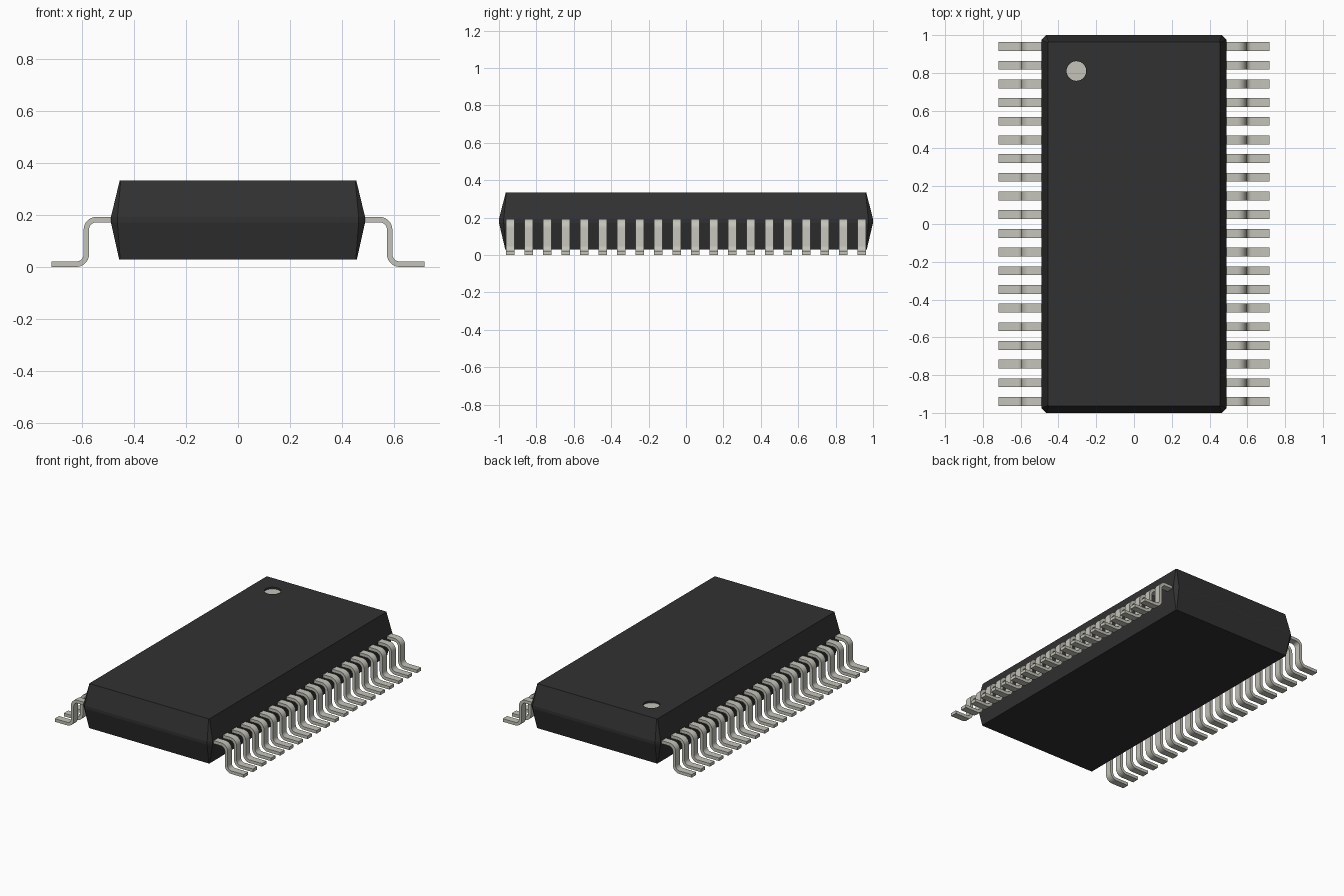
import bpy, bmesh, math
from mathutils import Vector

if "Cube" in bpy.data.objects:
    bpy.data.objects.remove(bpy.data.objects["Cube"], do_unlink=True)


def material(name, rgb, rough, metal=0.0):
    m = bpy.data.materials.new(name)
    m.use_nodes = True
    m.diffuse_color = (*rgb, 1)
    bsdf = m.node_tree.nodes["Principled BSDF"]
    bsdf.inputs["Base Color"].default_value = (*rgb, 1)
    bsdf.inputs["Roughness"].default_value = rough
    bsdf.inputs["Metallic"].default_value = metal
    return m


BLACK = material("black plastic", (0.031, 0.031, 0.031), 0.6)
METAL = material("light grey metal", (0.55, 0.55, 0.49), 0.5)


def make_object(name, bm, mat):
    bmesh.ops.recalc_face_normals(bm, faces=bm.faces)
    mesh = bpy.data.meshes.new(name)
    bm.to_mesh(mesh)
    bm.free()
    mesh.materials.append(mat)
    ob = bpy.data.objects.new(name, mesh)
    bpy.context.collection.objects.link(ob)
    return ob


def loft(bm, rings):
    """Skin a stack of equal-length closed rings and cap both ends."""
    rows = [[bm.verts.new(p) for p in r] for r in rings]
    n = len(rows[0])
    for a, b in zip(rows, rows[1:]):
        for i in range(n):
            j = (i + 1) % n
            bm.faces.new((a[i], a[j], b[j], b[i]))
    bm.faces.new(rows[0])
    bm.faces.new(rows[-1])


def octagon(hx, hy, c, z):
    """Rectangle with chamfered corners."""
    return [(hx, -hy + c, z), (hx, hy - c, z), (hx - c, hy, z), (-hx + c, hy, z),
            (-hx, hy - c, z), (-hx, -hy + c, z), (-hx + c, -hy, z), (hx - c, -hy, z)]


def cylinder(name, x, y, z0, z1, r, mat):
    bm = bmesh.new()
    loft(bm, [[(x + r * math.cos(i * math.tau / 32), y + r * math.sin(i * math.tau / 32), z)
               for i in range(32)] for z in (z0, z1)])
    return make_object(name, bm, mat)


# Body: drafted top and bottom halves around a narrow parting band
bm = bmesh.new()
loft(bm, [octagon(0.458, 0.966, 0.004, 0.028),
          octagon(0.49, 1.0, 0.025, 0.172),
          octagon(0.49, 1.0, 0.025, 0.192),
          octagon(0.456, 0.964, 0.004, 0.333)])
body = make_object("body", bm, BLACK)

# Round recess near one corner, with a pale floor disc
MX, MY, MR = -0.305, 0.81, 0.052
cutter = cylinder("recess_cutter", MX, MY, 0.319, 0.38, MR, BLACK)
cutter.hide_render = True
cutter.hide_set(True)
cut = body.modifiers.new("recess", "BOOLEAN")
cut.operation = "DIFFERENCE"
cut.solver = "EXACT"
cut.object = cutter
cylinder("corner_marker", MX, MY, 0.316, 0.321, MR, METAL)

# Gull-wing pin outline in the x-z plane
T, R_IN, R_OUT, STEPS = 0.021, 0.028, 0.049, 7
X_OUT, Z_TOP = 0.595, 0.193


def arc(cx, cz, r, a0, a1):
    return [(cx + r * math.cos(math.radians(a0 + (a1 - a0) * i / STEPS)),
             cz + r * math.sin(math.radians(a0 + (a1 - a0) * i / STEPS)))
            for i in range(STEPS + 1)]


shoulder = (X_OUT - R_OUT, Z_TOP - R_OUT)
ankle = (X_OUT - T + R_OUT, R_OUT)
upper = [(0.46, Z_TOP)] + arc(*shoulder, R_OUT, 90, 0) + arc(*ankle, R_IN, 180, 270) + [(0.718, T)]
lower = [(0.46, Z_TOP - T)] + arc(*shoulder, R_IN, 90, 0) + arc(*ankle, R_OUT, 180, 270) + [(0.718, 0)]

# Two rows of twenty pins
PINS, PITCH, HALF_W = 20, 0.0989, 0.0235
for side, sx in (("left", 1), ("right", -1)):
    bm = bmesh.new()
    for k in range(PINS):
        y = (k - (PINS - 1) / 2) * PITCH
        loft(bm, [[Vector((sx * p[0], y + dy, p[1])) for p, dy in
                   ((u, -HALF_W), (u, HALF_W), (l, HALF_W), (l, -HALF_W))]
                  for u, l in zip(upper, lower)])
    pins = make_object(side + "_pins", bm, METAL)
    bpy.ops.object.select_all(action="DESELECT")
    pins.select_set(True)
    bpy.context.view_layer.objects.active = pins
    bpy.ops.object.shade_smooth_by_angle(angle=math.radians(30))
